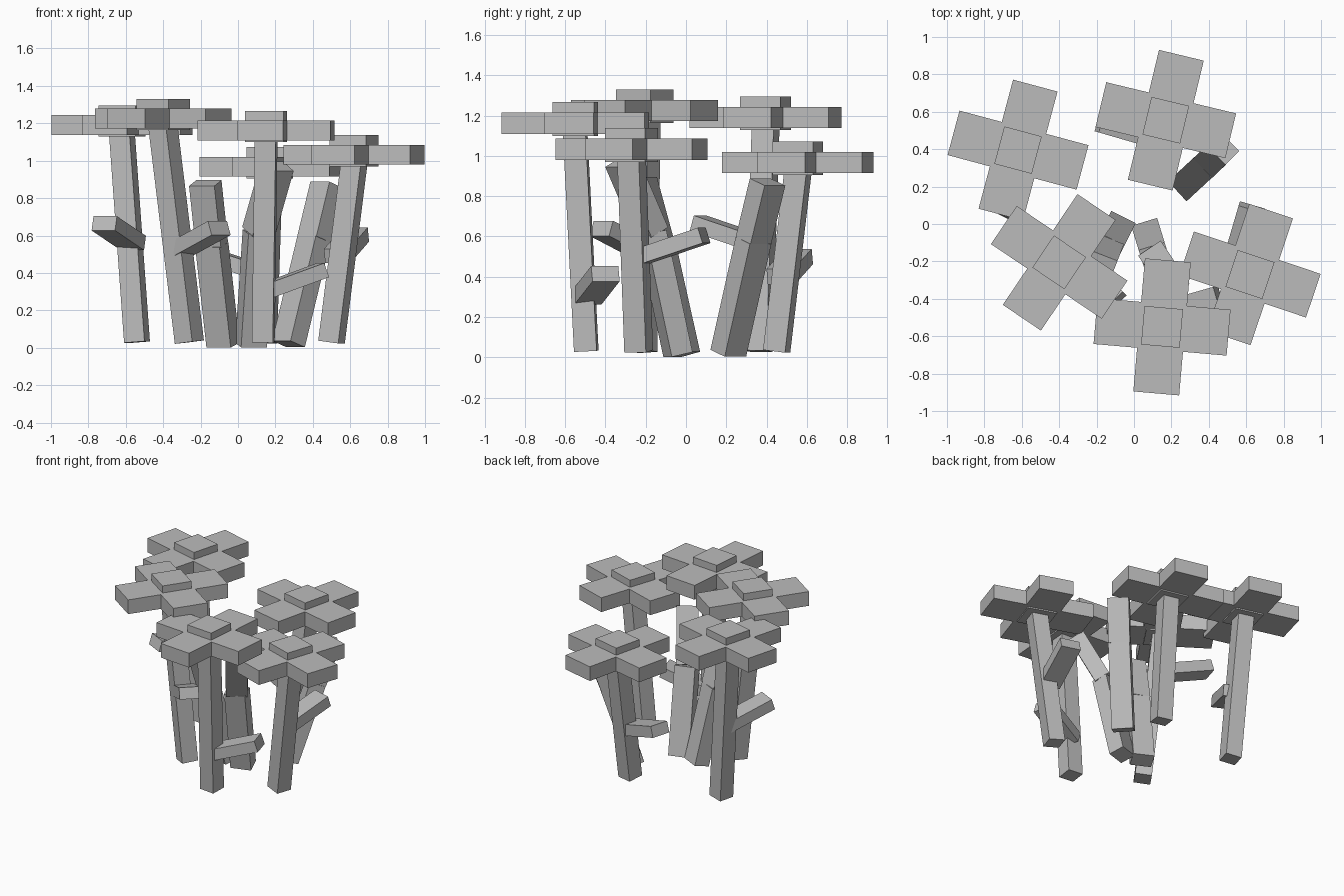
import bpy
import bmesh
from math import radians
from mathutils import Matrix, Vector

cube = bpy.data.objects.get("Cube")
if cube:
    bpy.data.objects.remove(cube, do_unlink=True)

grey = bpy.data.materials.new("plain_grey")
grey.use_nodes = True
colour = (0.5, 0.5, 0.5, 1)
grey.diffuse_color = colour
grey.node_tree.nodes["Principled BSDF"].inputs["Base Color"].default_value = colour


def finish(name, bm):
    mesh = bpy.data.meshes.new(name)
    bmesh.ops.recalc_face_normals(bm, faces=bm.faces)
    bm.to_mesh(mesh)
    bm.free()
    mesh.materials.append(grey)
    obj = bpy.data.objects.new(name, mesh)
    bpy.context.collection.objects.link(obj)
    return obj


def add_box(bm, size, matrix):
    scale = Matrix.Diagonal((*size, 1))
    bmesh.ops.create_cube(bm, size=1, matrix=matrix @ scale)


def beam_matrix(a, b, turn=None):
    """Box frame along a-b; without a turn its width stays level."""
    axis = (b - a).normalized()
    if turn is None:
        side = axis.cross(Vector((0, 0, 1))).normalized()
        rot = Matrix((side, axis.cross(side), axis)).transposed()
    else:
        tilt = Vector((0, 0, 1)).rotation_difference(axis).to_matrix()
        rot = tilt @ Matrix.Rotation(turn, 3, "Z")
    return Matrix.Translation((a + b) / 2) @ rot.to_4x4()


def beam(name, points, width, depth, turn=None):
    bm = bmesh.new()
    points = [Vector(p) for p in points]
    for a, b in zip(points, points[1:]):
        add_box(bm, (width, depth, (b - a).length), beam_matrix(a, b, turn))
    return finish(name, bm)


# Blossom: a cross-shaped slab of four petals
def petals(name, x, y, z, turn):
    half, arm, height = 0.123, 0.357, 0.105
    quarter = [(half, half), (half, arm), (-half, arm)]
    bm = bmesh.new()
    verts = []
    for k in range(4):
        rot = Matrix.Rotation(turn + radians(90 * k), 3, "Z")
        verts += [bm.verts.new(rot @ Vector((px, py, 0)) + Vector((x, y, z)))
                  for px, py in quarter]
    face = bm.faces.new(verts)
    moved = bmesh.ops.extrude_face_region(bm, geom=[face])["geom"]
    top = [v for v in moved if isinstance(v, bmesh.types.BMVert)]
    bmesh.ops.translate(bm, verts=top, vec=(0, 0, height))
    return finish(name, bm)


# Flowers: place, petal centre, turn, stem foot, leaf root and leaf tip
flowers = [
    ("back_right", (-0.62, 0.395, 1.138), -15, (-0.54, 0.36),
     (-0.56, 0.37, 0.56), (-0.715, 0.06, 0.665)),
    ("back_left", (0.17, 0.555, 0.915), -13.5, (0.14, 0.45),
     (0.13, 0.47, 0.40), (-0.18, 0.56, 0.50)),
    ("front_right", (-0.40, -0.205, 1.173), -34, (-0.26, -0.22),
     (-0.30, -0.21, 0.53), (-0.10, -0.42, 0.64)),
    ("front_middle", (0.15, -0.55, 1.109), -5, (0.135, -0.495),
     (0.14, -0.49, 0.30), (0.455, -0.40, 0.415)),
    ("front_left", (0.62, -0.27, 0.98), -18.5, (0.50, -0.235),
     (0.53, -0.25, 0.49), (0.63, 0.09, 0.605)),
]
for place, centre, degrees, foot, root, tip in flowers:
    turn = radians(degrees)
    x, y, z = centre
    petals(place + "_petals", x, y, z, turn)
    # Flower centre pokes out above and below the petals
    beam(place + "_flower_centre", [(x, y, z - 0.01), (x, y, z + 0.157)],
         0.207, 0.207, turn)
    beam(place + "_stem", [(*foot, 0.03), (x, y, z)], 0.113, 0.113, turn)
    beam(place + "_leaf", [root, tip], 0.14, 0.08)

# Tall bent blades between the stems
blades = [
    ("back_left_blade", [(0.27, 0.21, 0.02), (0.405, 0.335, 0.58), (0.475, 0.405, 0.87)]),
    ("right_blade", [(-0.08, -0.01, 0.014), (-0.14, -0.13, 0.55), (-0.175, -0.22, 0.88)]),
    ("middle_blade", [(0.07, -0.04, 0.014), (0.11, -0.17, 0.62), (0.21, -0.32, 0.97)]),
]
for name, path in blades:
    beam(name, path, 0.145, 0.11)
